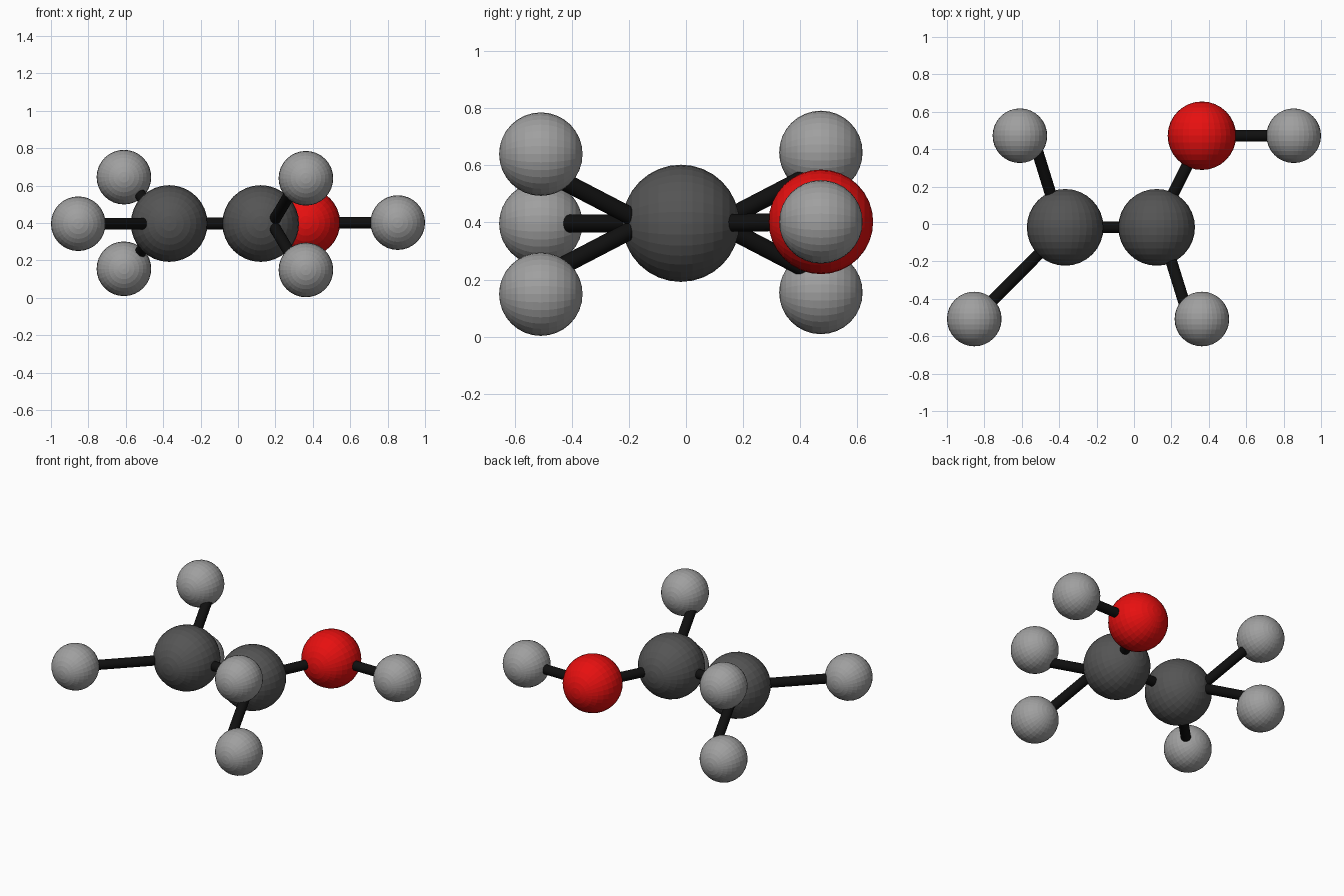
import bpy
from math import pi
from mathutils import Vector

if "Cube" in bpy.data.objects:
    bpy.data.objects.remove(bpy.data.objects["Cube"])


def material(name, rgb):
    m = bpy.data.materials.new(name)
    m.diffuse_color = (*rgb, 1)
    m.use_nodes = True
    m.node_tree.nodes["Principled BSDF"].inputs["Base Color"].default_value = m.diffuse_color
    return m


carbon_mat = material("dark_grey", (0.09, 0.09, 0.09))
oxygen_mat = material("red", (0.8, 0.005, 0.005))
hydrogen_mat = material("mid_grey", (0.35, 0.35, 0.35))
bond_mat = material("black", (0.005, 0.005, 0.005))


def atom(name, pos, radius, mat):
    # poles point along y
    bpy.ops.mesh.primitive_uv_sphere_add(segments=32, ring_count=16, radius=radius,
                                         location=pos, rotation=(pi / 2, 0, 0))
    ob = bpy.context.object
    ob.name = name
    ob.data.materials.append(mat)


def bond(name, a, b):
    a, b = Vector(a), Vector(b)
    bpy.ops.mesh.primitive_cylinder_add(vertices=32, radius=0.031, depth=(b - a).length,
                                        location=(a + b) / 2)
    ob = bpy.context.object
    ob.name = name
    ob.rotation_euler = (b - a).to_track_quat('Z', 'Y').to_euler()
    ob.data.materials.append(bond_mat)
    bpy.ops.object.shade_smooth_by_angle()


# Carbon backbone
c1 = Vector((-0.368, -0.018, 0.397))
c2 = Vector((0.121, -0.018, 0.397))
atom("carbon_left", c1, 0.205, carbon_mat)
atom("carbon_right", c2, 0.205, carbon_mat)
bond("bond_carbon_carbon", c1, c2)

# Oxygen and its hydrogen
oxygen = (0.363, 0.472, 0.402)
hydroxyl = (0.854, 0.472, 0.402)
atom("oxygen", oxygen, 0.183, oxygen_mat)
atom("hydrogen_hydroxyl", hydroxyl, 0.146, hydrogen_mat)
bond("bond_carbon_oxygen", c2, oxygen)
bond("bond_oxygen_hydrogen", oxygen, hydroxyl)

# Single hydrogen on the left end
end = (-0.854, -0.508, 0.396)
atom("hydrogen_end", end, 0.146, hydrogen_mat)
bond("bond_hydrogen_end", c1, end)

# Paired hydrogens, one pair per carbon, turned half a circle from each other
for side, c, s in (("left", c1, -1), ("right", c2, 1)):
    for level, k in (("upper", 1), ("lower", -1)):
        atom(f"hydrogen_{side}_{level}", c + Vector((0.242 * s, -0.49 * s, 0.245 * k - 0.003 * s)),
             0.146, hydrogen_mat)
        start = c + Vector((0.062 * s, -0.128 * s, 0))
        bond(f"bond_{side}_{level}", start, start + Vector((0.31 * s, -s, 0.52 * k)) * 0.33)
